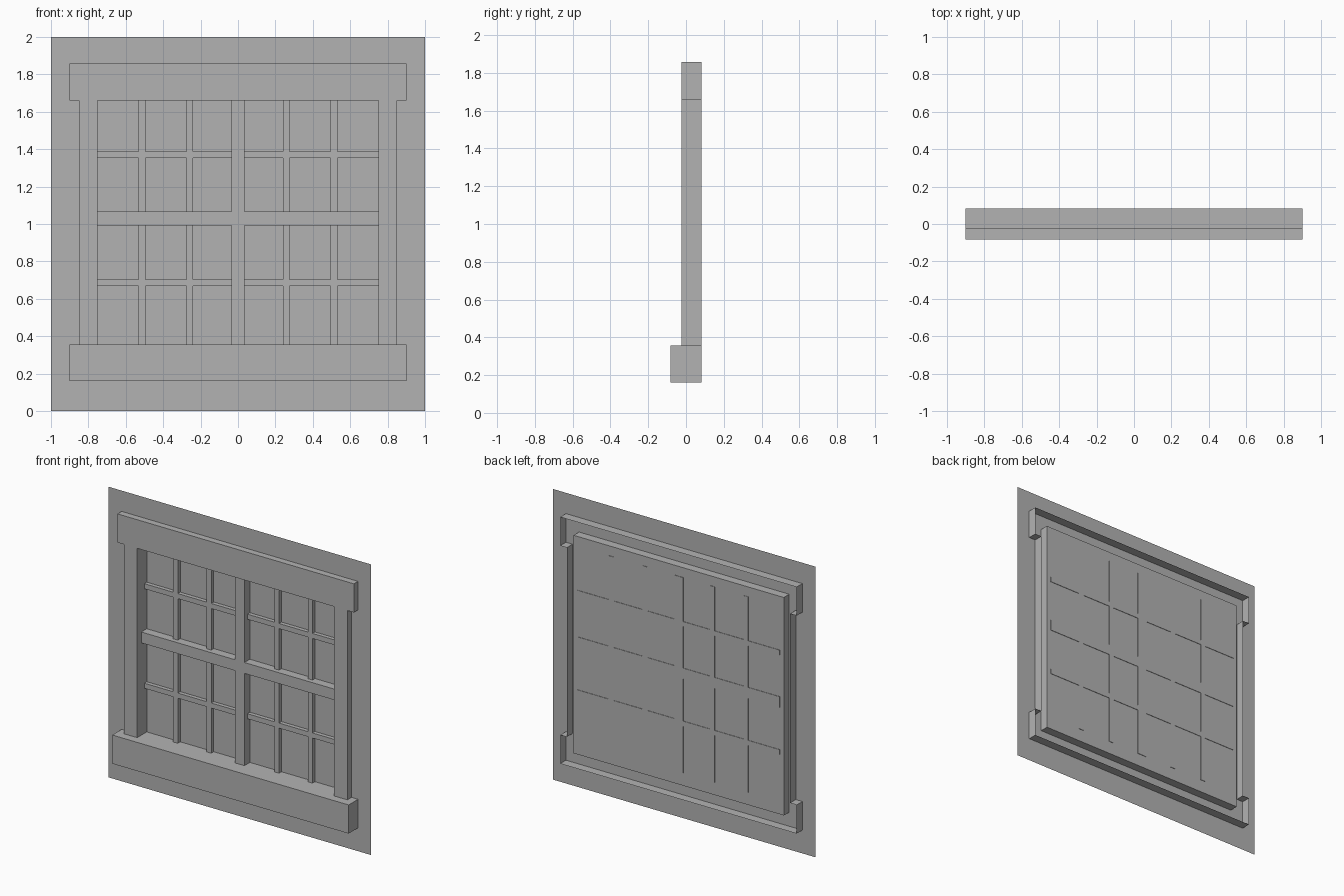
import bpy
import bmesh

cube = bpy.data.objects.get("Cube")
if cube:
    bpy.data.objects.remove(cube, do_unlink=True)

# One plain grey for everything
grey = bpy.data.materials.new("plain grey")
grey.use_nodes = True
grey.diffuse_color = (0.45, 0.45, 0.45, 1)
grey.node_tree.nodes["Principled BSDF"].inputs["Base Color"].default_value = (0.45, 0.45, 0.45, 1)

# Depths along y
SILL_Y, FRAME_Y, WALL_Y, PANE_Y, BACK_Y = -0.082, -0.025, 0.02, 0.079, 0.082
# Heights of sill and header, half widths of the frame
SILL_LOW, SILL_TOP, HEAD_LOW, HEAD_TOP = 0.16, 0.357, 1.66, 1.857
WIDE, JAMB, OPEN = 0.9, 0.85, 0.75


def rectangle(x0, x1, z0, z1):
    return [(x0, z0), (x1, z0), (x1, z1), (x0, z1)]


def sheet(bm, outline, y):
    """Flat face at depth y."""
    bm.faces.new([bm.verts.new((x, y, z)) for x, z in outline])


def skirt(bm, outline, y0, y1):
    """Walls that follow a closed outline from y0 to y1."""
    for (xa, za), (xb, zb) in zip(outline, outline[1:] + outline[:1]):
        corners = [(xa, y0, za), (xb, y0, zb), (xb, y1, zb), (xa, y1, za)]
        bm.faces.new([bm.verts.new(c) for c in corners])


def ring(bm, outer, inner, y):
    """Flat face with a rectangular hole."""
    for i in range(4):
        j = (i + 1) % 4
        sheet(bm, [outer[i], outer[j], inner[j], inner[i]], y)


def finish(name, bm):
    bmesh.ops.remove_doubles(bm, verts=bm.verts, dist=0.0005)
    bmesh.ops.recalc_face_normals(bm, faces=bm.faces)
    mesh = bpy.data.meshes.new(name)
    bm.to_mesh(mesh)
    bm.free()
    mesh.materials.append(grey)
    bpy.context.collection.objects.link(bpy.data.objects.new(name, mesh))


def bar(name, x0, x1, z0, z1, y0):
    bm = bmesh.new()
    shape = rectangle(x0, x1, z0, z1)
    skirt(bm, shape, y0, BACK_Y)
    sheet(bm, shape, y0)
    sheet(bm, shape, BACK_Y)
    finish(name, bm)


# Thin wall with the window hole
hole = rectangle(-0.8, 0.8, 0.257, 1.757)
bm = bmesh.new()
ring(bm, rectangle(-1, 1, 0, 2), hole, WALL_Y)
for face in bm.faces:
    face.normal_update()
    if face.normal.y > 0:
        face.normal_flip()
finish("wall", bm)

# Pane tray standing out behind the wall
bm = bmesh.new()
skirt(bm, hole, WALL_Y, PANE_Y)
sheet(bm, hole, PANE_Y)
finish("pane", bm)

# Frame shell: stepped outer rim, opening walls and front faces
half = [(WIDE, SILL_LOW), (WIDE, SILL_TOP), (JAMB, SILL_TOP),
        (JAMB, HEAD_LOW), (WIDE, HEAD_LOW), (WIDE, HEAD_TOP)]
outline = half + [(-x, z) for x, z in reversed(half)]
bm = bmesh.new()
skirt(bm, outline, FRAME_Y, BACK_Y)
skirt(bm, rectangle(-OPEN, OPEN, SILL_TOP, HEAD_LOW), FRAME_Y, PANE_Y)
sheet(bm, rectangle(-WIDE, WIDE, HEAD_LOW, HEAD_TOP), FRAME_Y)
for side in (-1, 1):
    sheet(bm, rectangle(side * OPEN, side * JAMB, SILL_TOP, HEAD_LOW), FRAME_Y)
finish("window_frame", bm)

# Sill front, open at the back
bm = bmesh.new()
sill = rectangle(-WIDE, WIDE, SILL_LOW, SILL_TOP)
skirt(bm, sill, SILL_Y, FRAME_Y)
sheet(bm, sill, SILL_Y)
finish("sill", bm)

# Heavy cross bars
bar("centre_mullion", -0.035, 0.035, 0.345, 1.69, 0.02)
bar("middle_rail", -0.77, 0.77, 0.992, 1.067, 0.02)

# Slim glazing bars
for x in (-0.513, -0.258, 0.258, 0.513):
    bar("upright_glazing_bar", x - 0.018, x + 0.018, 0.345, 1.69, 0.052)
for z in (0.685, 1.37):
    bar("level_glazing_bar", -0.77, 0.77, z - 0.0175, z + 0.0175, 0.052)
